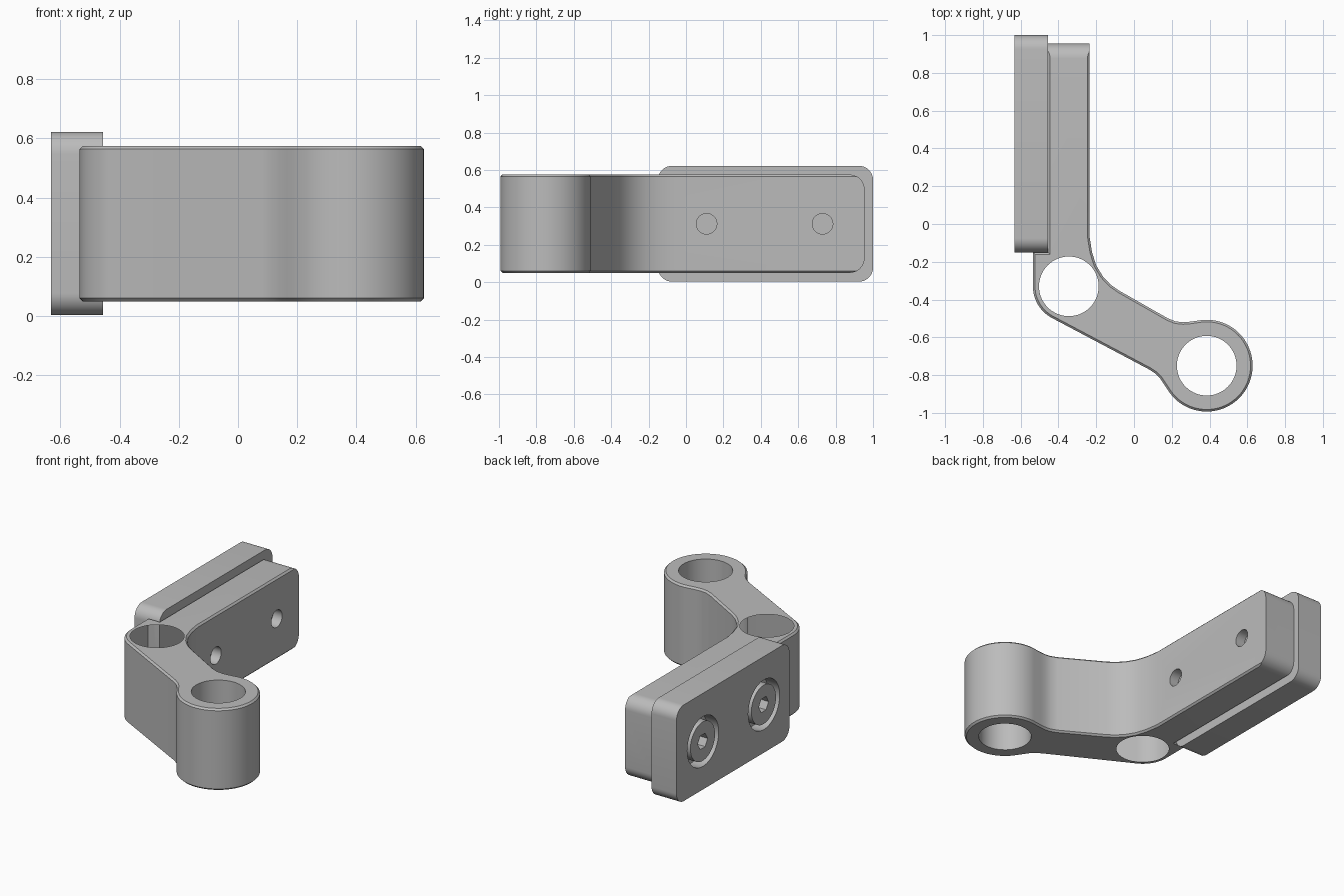
import bpy, bmesh
from math import cos, sin, radians, pi, hypot
from mathutils import Matrix, Vector

cube = bpy.data.objects.get("Cube")
if cube:
    bpy.data.objects.remove(cube, do_unlink=True)

metal = bpy.data.materials.new("grey_metal")
metal.use_nodes = True
GREY = (0.5, 0.5, 0.5, 1)
metal.diffuse_color = GREY
metal.node_tree.nodes["Principled BSDF"].inputs["Base Color"].default_value = GREY

BOTTOM, TOP, MID = 0.05, 0.575, 0.312
ELBOW, SLEEVE, BORE = (-0.345, -0.33), (0.385, -0.75), 0.158
BOLT_Y = (0.11, 0.73)


def arc(centre, radius, start, end, steps):
    return [(centre[0] + radius * cos(radians(start + (end - start) * i / steps)),
             centre[1] + radius * sin(radians(start + (end - start) * i / steps)))
            for i in range(steps + 1)]


def make_object(name, bm):
    bmesh.ops.recalc_face_normals(bm, faces=bm.faces)
    mesh = bpy.data.meshes.new(name)
    bm.to_mesh(mesh)
    bm.free()
    mesh.materials.append(metal)
    obj = bpy.data.objects.new(name, mesh)
    bpy.context.collection.objects.link(obj)
    return obj


def prism(name, points, offset, chamfer=0):
    """Extrude a closed outline of 3D points, optionally chamfering both rims."""
    bm = bmesh.new()
    face = bm.faces.new([bm.verts.new(p) for p in points])
    geom = bmesh.ops.extrude_face_region(bm, geom=[face])["geom"]
    bmesh.ops.translate(bm, verts=[g for g in geom if isinstance(g, bmesh.types.BMVert)],
                        vec=offset)
    if chamfer:
        axis = Vector(offset).normalized()
        rims = [e for e in bm.edges
                if abs((e.verts[0].co - e.verts[1].co).dot(axis)) < 1e-5]
        bmesh.ops.bevel(bm, geom=rims, offset=chamfer, segments=1, affect="EDGES")
    return make_object(name, bm)


def rounded_outline(y0, y1, z0, z1, r, x):
    corners = [((y1 - r, z1 - r), 0), ((y0 + r, z1 - r), 90),
               ((y0 + r, z0 + r), 180), ((y1 - r, z0 + r), 270)]
    return [(x, y, z) for c, a in corners for y, z in arc(c, r, a, a + 90, 10)]


def cylinder(name, centre, radius, length, along_x=False, sides=64):
    bm = bmesh.new()
    turn = Matrix.Rotation(pi / 2, 4, "Y") if along_x else Matrix.Identity(4)
    bmesh.ops.create_cone(bm, cap_ends=True, segments=sides, radius1=radius,
                          radius2=radius, depth=length,
                          matrix=Matrix.Translation(centre) @ turn)
    return make_object(name, bm)


def boolean(obj, cutter, operation="DIFFERENCE"):
    """Apply a boolean and throw the cutter away."""
    mod = obj.modifiers.new("cut", "BOOLEAN")
    mod.object, mod.operation, mod.solver = cutter, operation, "EXACT"
    graph = bpy.context.evaluated_depsgraph_get()
    mesh = bpy.data.meshes.new_from_object(obj.evaluated_get(graph))
    obj.modifiers.clear()
    obj.data = mesh
    bpy.data.objects.remove(cutter, do_unlink=True)


# Bent arm: straight leg, elbow, sloping link and round sleeve
outline = [(-0.235, 0.955), (-0.455, 0.955), (-0.455, -0.15), (-0.535, -0.15)]
outline += arc(ELBOW, 0.19, 180, 240, 16)
outline += [(0.08, -0.77), (0.115, -0.793), (0.14, -0.82), (0.163, -0.855)]
outline += arc(SLEEVE, 0.243, 213, 456, 56)
outline += [(0.3, -0.517), (0.26, -0.52), (0.22, -0.516), (0.18, -0.5), (-0.08, -0.352)]
outline += [(-0.125, -0.32), (-0.165, -0.277), (-0.2, -0.22), (-0.222, -0.15), (-0.235, -0.07)]
arm = prism("bent_arm", [(x, y, BOTTOM) for x, y in outline],
            (0, 0, TOP - BOTTOM), 0.011)

# Round the upright corners at the end of the leg
boolean(arm, prism("end_rounding", rounded_outline(-1.3, 0.955, BOTTOM, TOP, 0.08, -1),
                   (2, 0, 0)), "INTERSECT")

# Pin bores and bolt holes in the arm
for x, y in (ELBOW, SLEEVE):
    boolean(arm, cylinder("bore_cutter", (x, y, MID), BORE, 1.2))
for y in BOLT_Y:
    boolean(arm, cylinder("bolt_hole_cutter", (-0.24, y, MID), 0.055, 0.12, True, 40))

# The elbow bore is unlined and opens into the hollow arm
bm = bmesh.new()
bm.from_mesh(arm.data)
lining = [f for f in bm.faces if abs(f.normal.z) < 0.1 and
          all(abs(hypot(v.co.x - ELBOW[0], v.co.y - ELBOW[1]) - BORE) < 0.002
              for v in f.verts)]
bmesh.ops.delete(bm, geom=lining, context="FACES")
bm.to_mesh(arm.data)
bm.free()

# Clamp plate with counterbores
plate = prism("clamp_plate", rounded_outline(-0.15, 1.0, 0.003, 0.622, 0.075, -0.632),
              (0.177, 0, 0))
for y in BOLT_Y:
    boolean(plate, cylinder("counterbore_cutter", (-0.63, y, MID), 0.16, 0.16, True))

# Socket head bolts
for label, y in zip(("front", "back"), BOLT_Y):
    head = cylinder(label + "_bolt_head", (-0.585, y, MID), 0.125, 0.09, True)
    boolean(head, cylinder("socket_cutter", (-0.63, y, MID), 0.05, 0.12, True, 6))
    cylinder(label + "_bolt_shank", (-0.425, y, MID), 0.052, 0.25, True, 40)

# Smooth the round surfaces and keep the edges crisp
for obj in bpy.context.collection.objects:
    if obj.type == "MESH" and metal.name in obj.data.materials:
        bpy.ops.object.select_all(action="DESELECT")
        obj.select_set(True)
        bpy.context.view_layer.objects.active = obj
        bpy.ops.object.shade_smooth_by_angle(angle=radians(30))
